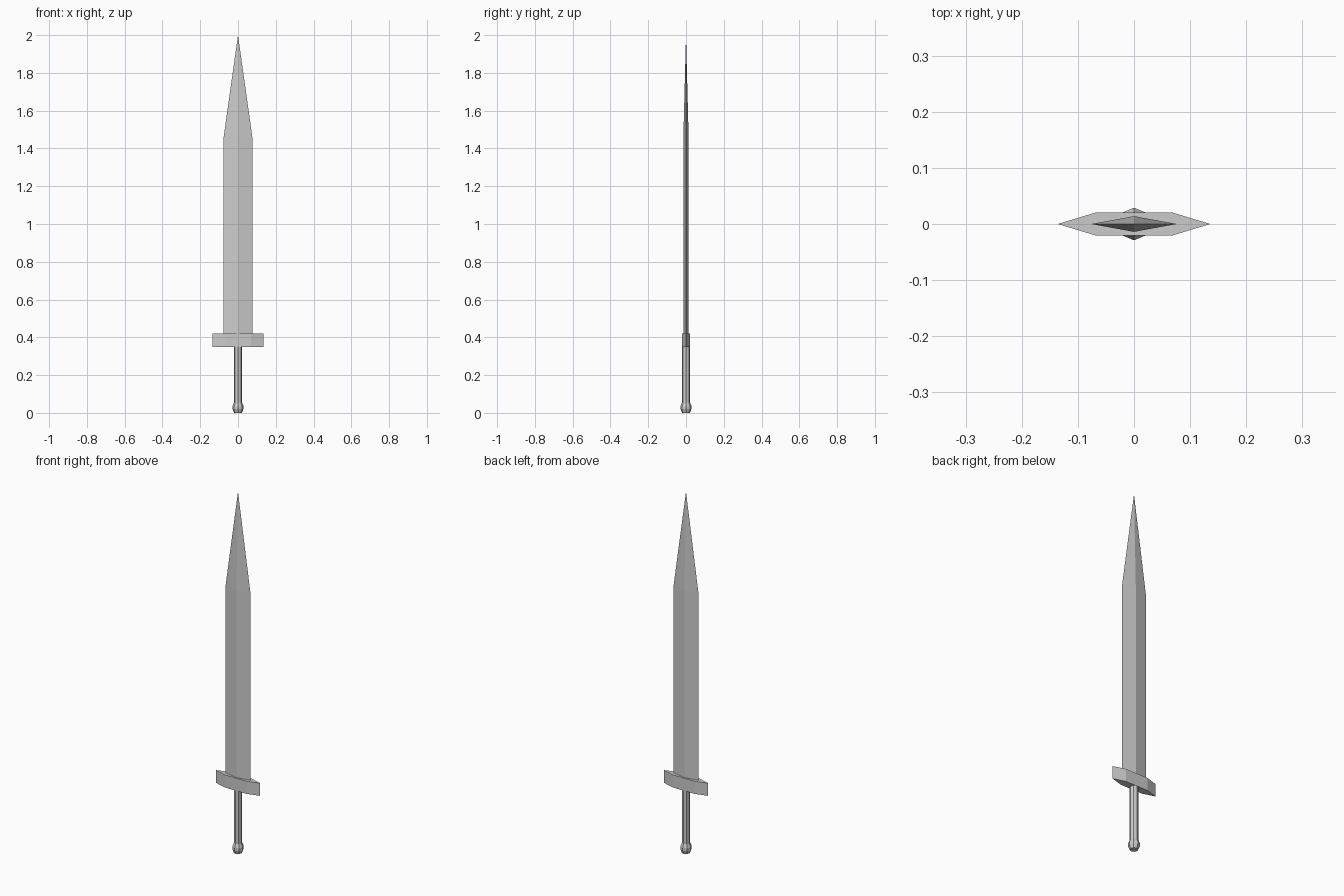
import bpy
from math import cos, sin, tau

if "Cube" in bpy.data.objects:
    bpy.data.objects.remove(bpy.data.objects["Cube"])


def loft(name, rings, cap_top=True):
    """Skin equal-length (x, y, z) rings; a one-point last ring makes a tip."""
    n = len(rings[0])
    verts = [p for r in rings for p in r]
    faces = [list(range(n))[::-1]]
    for k in range(len(rings) - 1):
        a, b = k * n, (k + 1) * n
        for i in range(n):
            j = (i + 1) % n
            if len(rings[k + 1]) == 1:
                faces.append([a + i, a + j, b])
            else:
                faces.append([a + i, a + j, b + j, b + i])
    if len(rings[-1]) == n:
        faces.append([(len(rings) - 1) * n + i for i in range(n)])
    mesh = bpy.data.meshes.new(name)
    mesh.from_pydata(verts, [], faces)
    mesh.update()
    obj = bpy.data.objects.new(name, mesh)
    bpy.context.collection.objects.link(obj)
    return obj


def at(outline, z):
    return [(x, y, z) for x, y in outline]


def octagon(r, z):
    return [(r * cos(tau * i / 8), r * sin(tau * i / 8), z) for i in range(8)]


# Diamond-section blade with long tapered tip
diamond = [(0.076, 0), (0, 0.014), (-0.076, 0), (0, -0.014)]
loft("blade", [at(diamond, 0.415), at(diamond, 1.46), [(0, 0, 2.0)]])

# Crossguard with pointed ends
hexagon = [(0.136, 0), (0.068, 0.0205), (-0.068, 0.0205),
           (-0.136, 0), (-0.068, -0.0205), (0.068, -0.0205)]
loft("crossguard", [at(hexagon, 0.35), at(hexagon, 0.42)])

# Eight-sided grip and pommel
loft("grip", [octagon(0.021, 0.05), octagon(0.021, 0.352)])
loft("pommel", [octagon(r, z) for r, z in
                [(0.021, 0), (0.029, 0.02), (0.029, 0.035), (0.021, 0.055)]])
